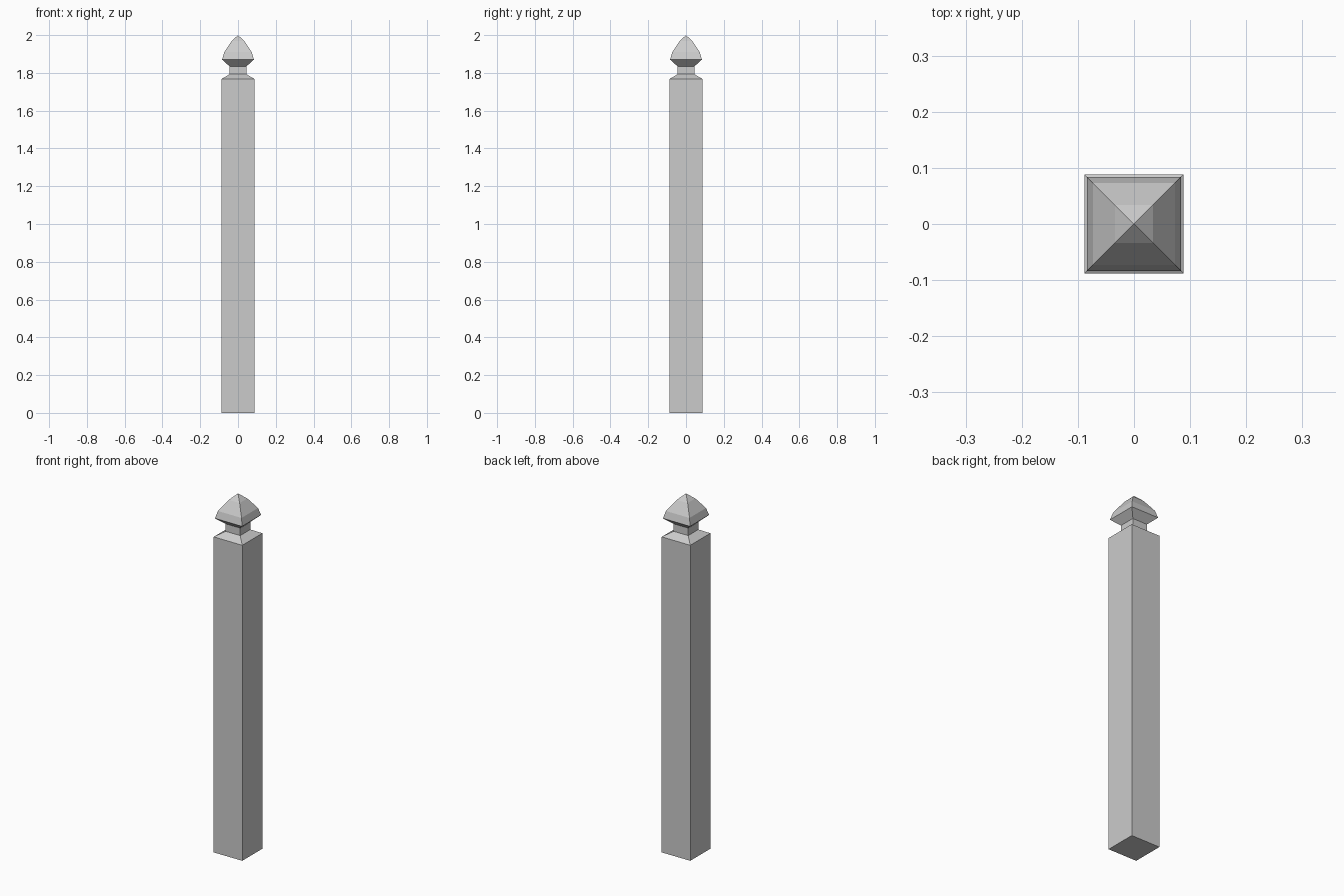
import bpy, bmesh

if "Cube" in bpy.data.objects:
    bpy.data.objects.remove(bpy.data.objects["Cube"])


def square_loft(name, profile):
    """Stack square sections given as (half width, height); zero width makes a point."""
    bm = bmesh.new()
    rings = []
    for r, z in profile:
        corners = [(-r, -r), (r, -r), (r, r), (-r, r)] if r else [(0, 0)]
        rings.append([bm.verts.new((x, y, z)) for x, y in corners])
    for low, high in zip(rings, rings[1:]):
        for i in range(4):
            j = (i + 1) % 4
            if len(high) == 1:
                bm.faces.new((low[i], low[j], high[0]))
            else:
                bm.faces.new((low[i], low[j], high[j], high[i]))
    bm.faces.new(rings[0][::-1])
    if len(rings[-1]) == 4:
        bm.faces.new(rings[-1])
    mesh = bpy.data.meshes.new(name)
    bm.to_mesh(mesh)
    bm.free()
    obj = bpy.data.objects.new(name, mesh)
    bpy.context.collection.objects.link(obj)
    return obj


# Square post with sloped shoulder, neck and flared finial in one continuous surface
square_loft("fence_post", [
    (0.0885, 0.0), (0.0885, 1.767),      # shaft
    (0.045, 1.793), (0.045, 1.835),      # shoulder and neck
    (0.084, 1.87), (0.073, 1.91),        # finial flare
    (0.034, 1.968), (0.0, 2.0),          # finial tip
])
